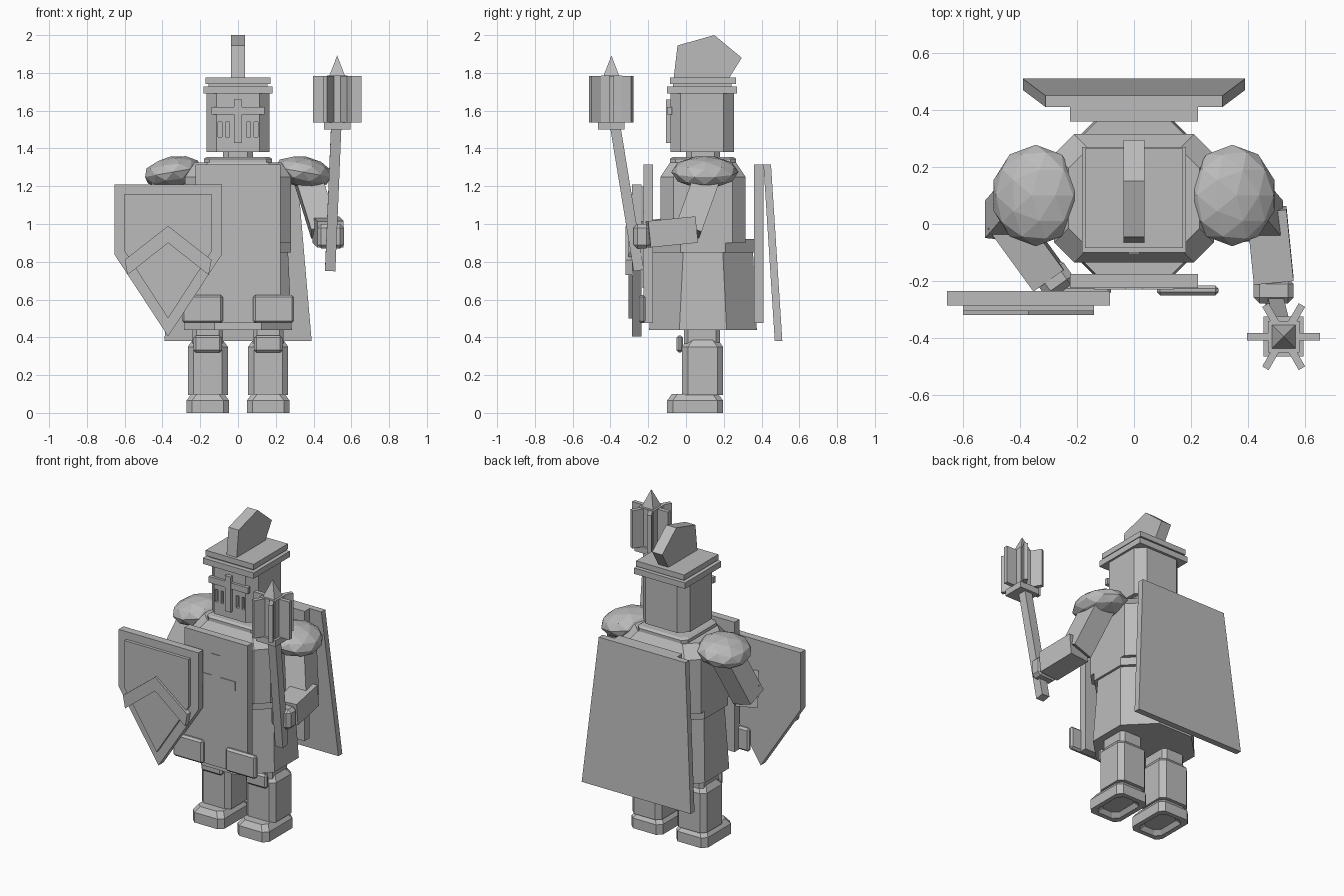
import bpy, bmesh, math
from mathutils import Vector, Matrix

old = bpy.data.objects.get("Cube")
if old:
    bpy.data.objects.remove(old, do_unlink=True)

GREY = (0.5, 0.5, 0.5, 1)
mat = bpy.data.materials.new("plain_grey")
mat.use_nodes = True
mat.diffuse_color = GREY
mat.node_tree.nodes["Principled BSDF"].inputs["Base Color"].default_value = GREY

MID = 0.09  # body centre line in y


def finish(name, bm):
    bmesh.ops.recalc_face_normals(bm, faces=bm.faces)
    mesh = bpy.data.meshes.new(name)
    bm.to_mesh(mesh)
    bm.free()
    mesh.materials.append(mat)
    ob = bpy.data.objects.new(name, mesh)
    bpy.context.collection.objects.link(ob)
    return ob


def loft(name, x, y, hx, hy, cut, levels):
    """Stack of chamfered rectangles; levels are (z, growth)."""
    bm = bmesh.new()
    rings = []
    for z, g in levels:
        a, b = hx + g, hy + g
        corners = [(a, b - cut), (a - cut, b), (cut - a, b), (-a, b - cut),
                   (-a, cut - b), (cut - a, -b), (a - cut, -b), (a, cut - b)]
        rings.append([bm.verts.new((x + u, y + v, z)) for u, v in corners])
    for low, high in zip(rings, rings[1:]):
        for i in range(8):
            j = (i + 1) % 8
            bm.faces.new((low[i], low[j], high[j], high[i]))
    bm.faces.new(rings[0])
    bm.faces.new(rings[-1])
    return finish(name, bm)


def prism(name, pts, a, b, axis="y"):
    """Flat outline pulled from a to b along x or y."""
    bm = bmesh.new()
    at = (lambda u, w, t: (t, u, w)) if axis == "x" else (lambda u, w, t: (u, t, w))
    front, back = ([bm.verts.new(at(u, w, t)) for u, w in pts] for t in (a, b))
    bm.faces.new(front)
    bm.faces.new(back)
    for i in range(len(pts)):
        j = (i + 1) % len(pts)
        bm.faces.new((front[i], front[j], back[j], back[i]))
    return finish(name, bm)


def box(name, lo, hi, bevel=0):
    lo, hi = Vector(lo), Vector(hi)
    bm = bmesh.new()
    bmesh.ops.create_cube(bm, size=1)
    bmesh.ops.scale(bm, vec=hi - lo, verts=bm.verts)
    bmesh.ops.translate(bm, vec=(lo + hi) / 2, verts=bm.verts)
    if bevel:
        bmesh.ops.bevel(bm, geom=bm.edges[:], offset=bevel, segments=1, affect="EDGES")
    return finish(name, bm)


def limb(name, p, q, w, d, bevel=0):
    """Bar of width w and depth d running from p to q."""
    p, q = Vector(p), Vector(q)
    z = (q - p).normalized()
    x = (Vector((1, 0, 0)) - z * z.x).normalized()
    turn = Matrix((x, z.cross(x), z)).transposed().to_4x4()
    bm = bmesh.new()
    bmesh.ops.create_cube(bm, size=1)
    bmesh.ops.scale(bm, vec=(w, d, (q - p).length), verts=bm.verts)
    if bevel:
        bmesh.ops.bevel(bm, geom=bm.edges[:], offset=bevel, segments=1, affect="EDGES")
    bmesh.ops.transform(bm, matrix=Matrix.Translation((p + q) / 2) @ turn, verts=bm.verts)
    return finish(name, bm)


# Torso, belt and skirt
loft("torso", 0, MID, 0.28, 0.225, 0.07, [(0.9, 0), (1.25, 0), (1.325, -0.05)])
loft("skirt", 0, MID, 0.265, 0.265, 0.16, [(0.44, 0.02), (0.85, 0)])
loft("belt", 0, MID, 0.28, 0.28, 0.16, [(0.85, 0), (0.92, 0)])
loft("collar", 0, MID, 0.18, 0.175, 0.03, [(1.31, 0), (1.345, 0), (1.355, -0.015)])
loft("neck", 0, MID, 0.08, 0.09, 0.03, [(1.34, 0), (1.39, 0)])

# Tabard panels with a thin cross
box("tabard_front", (-0.225, -0.225, 0.475), (0.225, -0.175, 1.315))
box("tabard_back", (-0.225, 0.36, 0.475), (0.225, 0.41, 1.315))
box("tabard_cross_upright", (-0.03, -0.229, 0.66), (0.03, -0.224, 1.2))
box("tabard_cross_bar", (-0.14, -0.229, 1.0), (0.14, -0.224, 1.06))

# Cape: flared, leaning plate
cape = prism("cape", [(-0.39, 0.38), (0.39, 0.38), (0.31, 1.315), (-0.31, 1.315)], 0.41, 0.45)
for v in cape.data.vertices:
    if v.co.z < 1:
        v.co.y += 0.06

# Helmet with cut breathing slots
helmet = loft("helmet", 0, 0.085, 0.168, 0.168, 0.055, [(1.38, 0), (1.7, 0)])
for x in (-0.095, -0.055, 0.055, 0.095):
    cutter = box("slot_cutter", (x - 0.01, -0.2, 1.46), (x + 0.01, -0.06, 1.54))
    cutter.hide_render = True
    mod = helmet.modifiers.new("slot", "BOOLEAN")
    mod.object, mod.operation, mod.solver = cutter, "DIFFERENCE", "EXACT"
    bpy.context.view_layer.objects.active = helmet
    bpy.ops.object.modifier_apply(modifier=mod.name)
    bpy.data.objects.remove(cutter, do_unlink=True)
box("visor_upright", (-0.02, -0.105, 1.43), (0.02, -0.075, 1.66))
box("visor_bar", (-0.14, -0.1, 1.58), (0.14, -0.075, 1.62))
box("helmet_brim", (-0.182, -0.1, 1.69), (0.182, 0.27, 1.728))
box("helmet_band", (-0.155, -0.07, 1.725), (0.155, 0.24, 1.74))
box("helmet_cap", (-0.172, -0.085, 1.74), (0.172, 0.265, 1.775))
prism("crest", [(-0.065, 1.775), (-0.045, 1.945), (0.15, 2.0), (0.295, 1.88), (0.23, 1.775)],
      -0.036, 0.036, "x")

# Paired parts
for side, s in (("left", 1), ("right", -1)):
    x = 0.16 * s
    loft(f"{side}_foot", x, 0.048, 0.113, 0.148, 0.03,
         [(0.025, -0.05), (0, -0.03), (0, 0), (0.065, 0), (0.1, -0.025)])
    loft(f"{side}_shin", x, 0.088, 0.106, 0.108, 0.03,
         [(0.095, 0), (0.35, 0), (0.385, -0.025)])
    loft(f"{side}_thigh", x, 0.085, 0.08, 0.095, 0.02, [(0.36, 0), (0.46, 0)])
    box(f"{side}_knee_plate", (x - 0.075, -0.05, 0.32), (x + 0.075, -0.015, 0.41), 0.012)
    xs = sorted((0.08 * s, 0.297 * s))
    box(f"{side}_hip_plate", (xs[0], -0.25, 0.475), (xs[1], -0.215, 0.625), 0.012)

    bm = bmesh.new()
    bmesh.ops.create_icosphere(bm, subdivisions=2, radius=1)
    shape = (Matrix.Translation((0.345 * s, 0.1, 1.275))
             @ Matrix.Rotation(math.radians(10 * s), 4, "Y")
             @ Matrix.Diagonal((0.157, 0.178, 0.083, 1)))
    bmesh.ops.transform(bm, matrix=shape, verts=bm.verts)
    finish(f"{side}_shoulder_guard", bm)
    limb(f"{side}_upper_arm", (0.36 * s, 0.12, 1.27), (0.455 * s, 0.01, 0.965), 0.14, 0.14)

# Forearms and hands
limb("left_forearm", (0.465, 0.05, 0.97), (0.49, -0.2, 0.945), 0.14, 0.14)
box("left_hand", (0.42, -0.278, 0.87), (0.56, -0.19, 1.0), 0.02)
limb("right_forearm", (-0.46, 0.03, 0.98), (-0.3, -0.19, 0.95), 0.13, 0.14)
limb("right_hand", (-0.31, -0.15, 0.95), (-0.25, -0.235, 0.95), 0.12, 0.13, 0.025)

# Mace
MX, MY = 0.525, -0.395
limb("mace_shaft", (0.488, -0.25, 0.755), (MX - 0.005, -0.375, 1.52), 0.055, 0.055)
box("mace_collar", (MX - 0.07, MY - 0.07, 1.5), (MX + 0.07, MY + 0.07, 1.54))
box("mace_core", (MX - 0.055, MY - 0.055, 1.535), (MX + 0.055, MY + 0.055, 1.785))
for i in range(6):
    bm = bmesh.new()
    bmesh.ops.create_cube(bm, size=1)
    place = (Matrix.Translation((MX, MY, 1.66)) @ Matrix.Rotation(math.radians(60 * i), 4, "Z")
             @ Matrix.Diagonal((0.128, 0.026, 0.245, 1)) @ Matrix.Translation((0.5, 0, 0)))
    bmesh.ops.transform(bm, matrix=place, verts=bm.verts)
    finish(f"mace_flange_{i + 1}", bm)
bm = bmesh.new()
bmesh.ops.create_cone(bm, cap_ends=True, segments=4, radius1=0.06, radius2=0, depth=0.11)
bmesh.ops.transform(bm, matrix=Matrix.Translation((MX, MY, 1.837))
                    @ Matrix.Rotation(math.radians(45), 4, "Z"), verts=bm.verts)
finish("mace_spike", bm)

# Shield: backing, raised field and chevron
SX = -0.37


def shield_outline(half, top, shoulder, tip):
    return [(SX - half, top), (SX + half, top), (SX + half, shoulder), (SX, tip), (SX - half, shoulder)]


prism("shield_back", shield_outline(0.285, 1.21, 0.84, 0.405), -0.285, -0.235)
prism("shield_field", shield_outline(0.23, 1.16, 0.855, 0.5), -0.305, -0.28)
prism("shield_chevron", [(SX, 0.99), (SX + 0.23, 0.81), (SX + 0.215, 0.73), (SX, 0.9),
                         (SX - 0.215, 0.73), (SX - 0.23, 0.81)], -0.32, -0.28)
